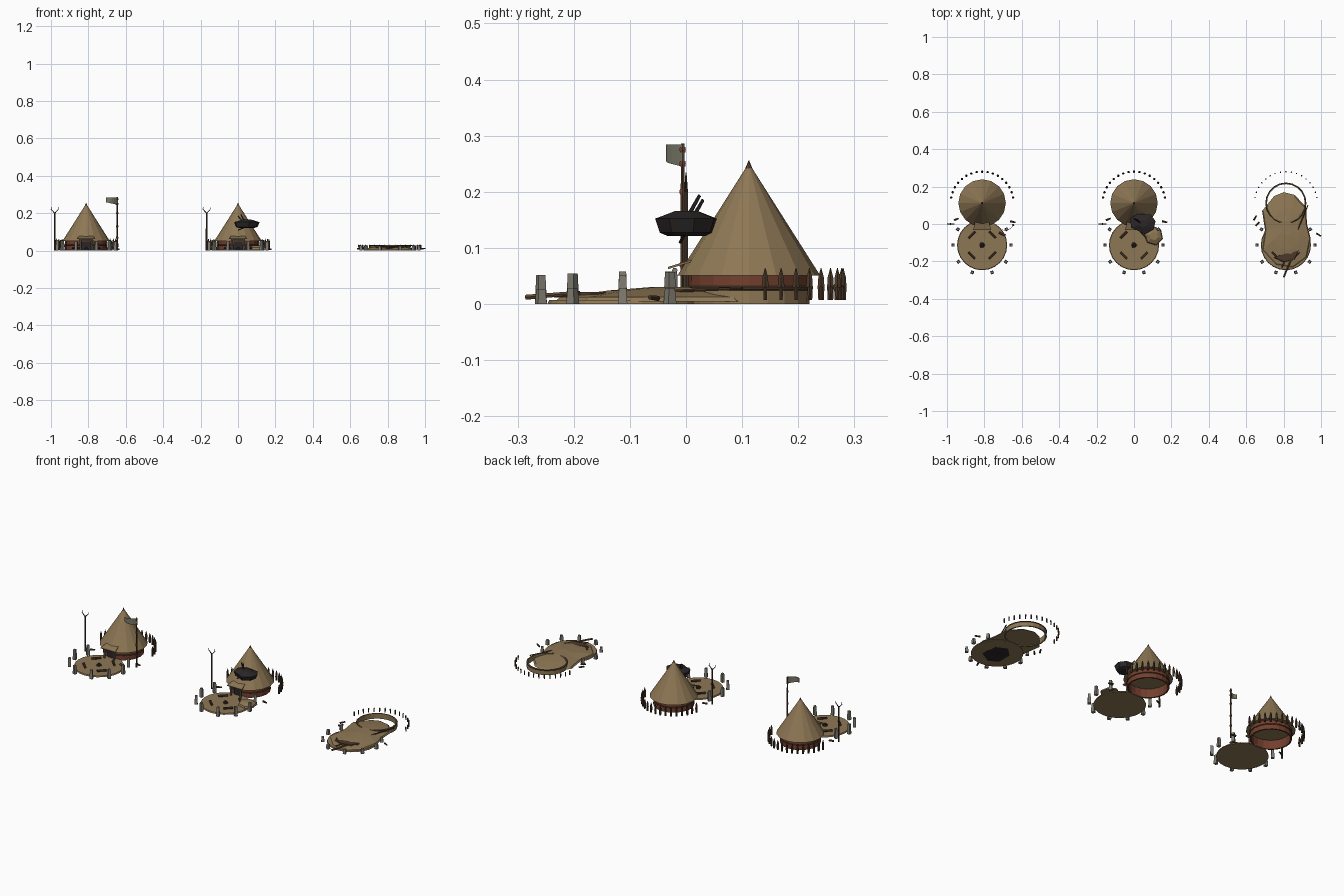
import bpy, bmesh, math, random
from mathutils import Vector

if "Cube" in bpy.data.objects:
    bpy.data.objects.remove(bpy.data.objects["Cube"])
random.seed(4)

def mat(name, c):
    m = bpy.data.materials.new(name)
    m.diffuse_color = (*c, 1)
    m.use_nodes = True
    m.node_tree.nodes["Principled BSDF"].inputs["Base Color"].default_value = m.diffuse_color
    return m

THATCH = mat("tan_thatch", (0.27, 0.185, 0.09))
RED = mat("rust_red", (0.17, 0.05, 0.027))
WOOD = mat("dark_wood", (0.07, 0.04, 0.022))
BARK = mat("brown_wood", (0.12, 0.065, 0.035))
STONE = mat("grey_stone", (0.215, 0.20, 0.165))
CHAR = mat("charred_black", (0.024, 0.019, 0.02))
CLOTH = mat("grey_green_cloth", (0.19, 0.185, 0.14))

def make(name, verts, faces, mats, fix=True):
    me = bpy.data.meshes.new(name)
    me.from_pydata([tuple(v) for v in verts], [], faces)
    for m in mats:
        me.materials.append(m)
    if fix:
        bm = bmesh.new()
        bm.from_mesh(me)
        bmesh.ops.recalc_face_normals(bm, faces=bm.faces)
        bm.to_mesh(me)
        bm.free()
    ob = bpy.data.objects.new(name, me)
    bpy.context.collection.objects.link(ob)
    return ob

def lathe(name, x, y, prof, n, mats, closed=False):
    """Revolve (r, z) points; open profiles get end caps."""
    verts = [(x + r * math.cos(2 * math.pi * i / n), y + r * math.sin(2 * math.pi * i / n), z)
             for r, z in prof for i in range(n)]
    k = len(prof)
    faces = [(j * n + i, j * n + (i + 1) % n, (j + 1) % k * n + (i + 1) % n, (j + 1) % k * n + i)
             for j in range(k if closed else k - 1) for i in range(n)]
    if not closed:
        faces += [tuple(range(n))[::-1], tuple(range((k - 1) * n, k * n))]
    return make(name, verts, faces, mats)

def beam(name, a, b, r1, r2, m, n=6):
    """Tapered round stick between two points."""
    a, b = Vector(a), Vector(b)
    q = (b - a).to_track_quat('Z', 'Y')
    verts = []
    for p, r in ((a, r1), (b, r2)):
        verts += [p + q @ Vector((r * math.cos(2 * math.pi * i / n), r * math.sin(2 * math.pi * i / n), 0))
                  for i in range(n)]
    faces = [(i, (i + 1) % n, n + (i + 1) % n, n + i) for i in range(n)]
    faces += [tuple(range(n))[::-1], tuple(range(n, 2 * n))]
    return make(name, verts, faces, [m])

def fan(name, outline, rings, m):
    """Stack scaled copies of an outline: rings are (scale, z)."""
    k = len(outline)
    cx, cy = sum(p[0] for p in outline) / k, sum(p[1] for p in outline) / k
    v = [(cx + (px - cx) * s, cy + (py - cy) * s, z) for s, z in rings for px, py in outline]
    f = [(j * k + i, j * k + (i + 1) % k, (j + 1) * k + (i + 1) % k, (j + 1) * k + i)
         for j in range(len(rings) - 1) for i in range(k)]
    f += [tuple(range(k))[::-1], tuple(range((len(rings) - 1) * k, len(rings) * k))]
    return make(name, v, f, [m])

def polar(x, y, r, deg):
    a = math.radians(deg)
    return x + r * math.cos(a), y + r * math.sin(a)

HY, YY = 0.112, -0.113   # hut and yard centres

def yard(x):
    lathe("yard_disc", x, YY, [(0.134, 0), (0.131, 0.007)], 24, [THATCH])
    # fire pit
    lathe("fire_pit", x, YY, [(0.015, 0.005), (0.011, 0.012)], 8, [CHAR])
    for k in range(3):
        px, py = polar(x, YY, 0.014, k * 120)
        beam("fire_log", (px, py, 0.008), (x, YY, 0.022), 0.003, 0.002, WOOD)
    # log benches
    for d in (45, 135, 225, 315):
        px, py = polar(x, YY, 0.078, d)
        tx, ty = polar(0, 0, 0.025, d + 90)
        beam("bench_log", (px - tx, py - ty, 0.013), (px + tx, py + ty, 0.013), 0.006, 0.006, WOOD)

def stones(x, h):
    for d in (33, 0, -35, -70, -110, -145, 180, 147):
        px, py = polar(x, YY, 0.155, d)
        t = h * random.uniform(0.88, 1.05)
        b = lathe("standing_stone", 0, 0, [(0.012, 0), (0.009, t)], 4, [STONE])
        b.location = (px, py, 0)
        b.rotation_euler[2] = math.radians(45 + d)

def fence(x, top, r):
    for d in range(10, 171, 10):
        px, py = polar(x, HY, 0.168, d)
        lathe("fence_stake", px, py, [(r * 0.8, 0.007), (r, 0.03), (r * 0.8, top * 0.75), (0.0007, top)], 6, [WOOD])

def fork_pole(x):
    beam("forked_pole", (x, 0, 0), (x, 0, 0.205), 0.005, 0.004, WOOD)
    for s in (-1, 1):
        beam("fork_arm", (x, 0, 0.2), (x + s * 0.02, 0, 0.222), 0.003, 0.002, WOOD)
        beam("fork_tip", (x + s * 0.02, 0, 0.22), (x + s * 0.018, 0, 0.234), 0.002, 0.001, WOOD)

def hut(x):
    # red-brown wall ring with a wooden beam round it
    lathe("hut_wall", x, HY, [(0.108, 0), (0.107, 0.056), (0.1, 0.056), (0.1, 0)], 20, [RED], True)
    lathe("wall_beam", x, HY, [(0.107, 0.026), (0.111, 0.029), (0.107, 0.032), (0.103, 0.029)], 20, [WOOD], True)
    # roof and its tip
    lathe("thatched_roof", x, HY, [(0.127, 0.051), (0.066, 0.147), (0.004, 0.245)], 16, [THATCH])
    lathe("roof_tip", x, HY, [(0.007, 0.24), (0.0005, 0.256)], 8, [BARK])
    # doorway with porch
    make("doorway", [(x - .025, .001, 0), (x + .025, .001, 0), (x + .025, .001, .05), (x - .025, .001, .05)],
         [(0, 1, 2, 3)], [CHAR], False)
    for s in (-1, 1):
        beam("porch_post", (x + s * 0.031, -0.02, 0), (x + s * 0.031, -0.02, 0.058), 0.006, 0.005, STONE)
    beam("porch_lintel", (x - 0.038, -0.02, 0.06), (x + 0.038, -0.02, 0.06), 0.005, 0.005, STONE)
    v = [(x + s * w, yy, z) for s, w, yy, z in
         ((-1, .048, -.032, .062), (1, .048, -.032, .062), (1, .035, .02, .078), (-1, .035, .02, .078))]
    v += [(a, b, c + 0.004) for a, b, c in v]
    make("porch_roof", v, [(0, 1, 2, 3), (4, 5, 6, 7), (0, 1, 5, 4), (1, 2, 6, 5), (2, 3, 7, 6), (3, 0, 4, 7)], [THATCH])

# first two states of the same camp, side by side
for x in (-0.812, 0):
    yard(x); stones(x, 0.056); hut(x); fence(x, 0.064, 0.007); fork_pole(x - 0.168)
    # small debris
    beam("side_log", (x + 0.09, -0.045, 0.012), (x + 0.125, -0.062, 0.012), 0.006, 0.006, RED)
    beam("fallen_stake", (x + 0.15, 0.015, 0.008), (x + 0.178, 0.008, 0.008), 0.006, 0.004, WOOD)
    beam("fallen_stake", (x - 0.15, 0.02, 0.008), (x - 0.125, 0.03, 0.008), 0.006, 0.004, WOOD)

# flag on a banded pole beside the intact hut
fx, fy = -0.646, -0.006
beam("flag_pole", (fx, fy, 0), (fx, fy, 0.286), 0.005, 0.0035, WOOD)
for z in (0.07, 0.13, 0.2, 0.25, 0.275):
    lathe("pole_band", fx, fy, [(0.0055, z - 0.005), (0.0065, z), (0.0055, z + 0.005)], 6, [RED])
n = 6
fv = []
for i in range(n + 1):
    t = i / n
    px, py = fx + 0.005 - 0.065 * t, fy - 0.03 * math.sin(t * 2.2)
    fv += [(px, py, 0.245 + 0.014 * t), (px, py, 0.284)]
flag = make("flag", fv, [(2 * i, 2 * i + 2, 2 * i + 3, 2 * i + 1) for i in range(n)], [CLOTH])
flag.modifiers.new("thick", 'SOLIDIFY').thickness = 0.002

# damaged hut: charred hole with broken rafters and a fallen thatch piece
hole = [(-.02, .03), (-.015, -.02), (.02, -.035), (.06, -.055), (.105, -.03), (.115, .015), (.09, .05), (.02, .055)]
fan("charred_hole", hole, [(0.6, 0.121), (0.85, 0.127), (1, 0.152), (0.35, 0.166)], CHAR)
for a, b in (((.04, .0, .15), (.015, .024, .193)), ((.03, .01, .15), (.0, .03, .185)),
             ((.05, 0, .13), (.0, -.01, .11))):
    beam("broken_rafter", a, b, 0.004, 0.003, CHAR)
piece = [(.05, -.05), (.07, -.1), (.12, -.115), (.155, -.08), (.145, -.03), (.1, -.01)]
fan("fallen_thatch", piece, [(1, 0.006), (0.9, 0.016), (0.45, 0.028)], THATCH)

# destroyed camp: broken wall ring, collapsed roof, fallen poles
x = 0.812
yard(x); stones(x, 0.028); fence(x, 0.034, 0.004)
lathe("broken_wall", x, HY, [(0.108, 0), (0.107, 0.029), (0.101, 0.03), (0.101, 0)], 20, [THATCH], True)
lathe("broken_wall_beam", x, HY, [(0.107, 0.024), (0.110, 0.027), (0.107, 0.03), (0.103, 0.027)], 20, [WOOD], True)
heap = [(.685, .07), (.75, .15), (.80, .17), (.86, .155), (.92, .09), (.925, 0), (.945, -.08),
        (.925, -.18), (.85, -.235), (.76, -.22), (.685, -.14), (.70, -.03)]
fan("collapsed_roof", heap, [(1, 0.004), (0.95, 0.012), (0.55, 0.024), (0.2, 0.03)], THATCH)
patch = [(.745, -.18), (.78, -.165), (.84, -.15), (.885, -.14), (.86, -.19), (.80, -.205)]
fan("charred_patch", patch, [(1, 0.012), (0.9, 0.021)], WOOD)
under = [(.75, -.17), (.80, -.2), (.87, -.16), (.86, -.07), (.80, -.04), (.75, -.09)]
fan("charred_underside", under, [(1, -0.0005), (1, 0.002)], CHAR)
beam("fallen_pole", (0.79, -0.235, 0.014), (0.93, 0.1, 0.028), 0.003, 0.003, WOOD)
beam("fallen_pole", (0.80, -0.285, 0.012), (0.84, -0.19, 0.02), 0.005, 0.004, BARK)
for a, b in (((.975, -.05), (1, -.065)), ((.65, -.01), (.67, .01)), ((.64, .02), (.655, .045))):
    beam("scattered_stick", (*a, 0.01), (*b, 0.012), 0.005, 0.004, WOOD)
